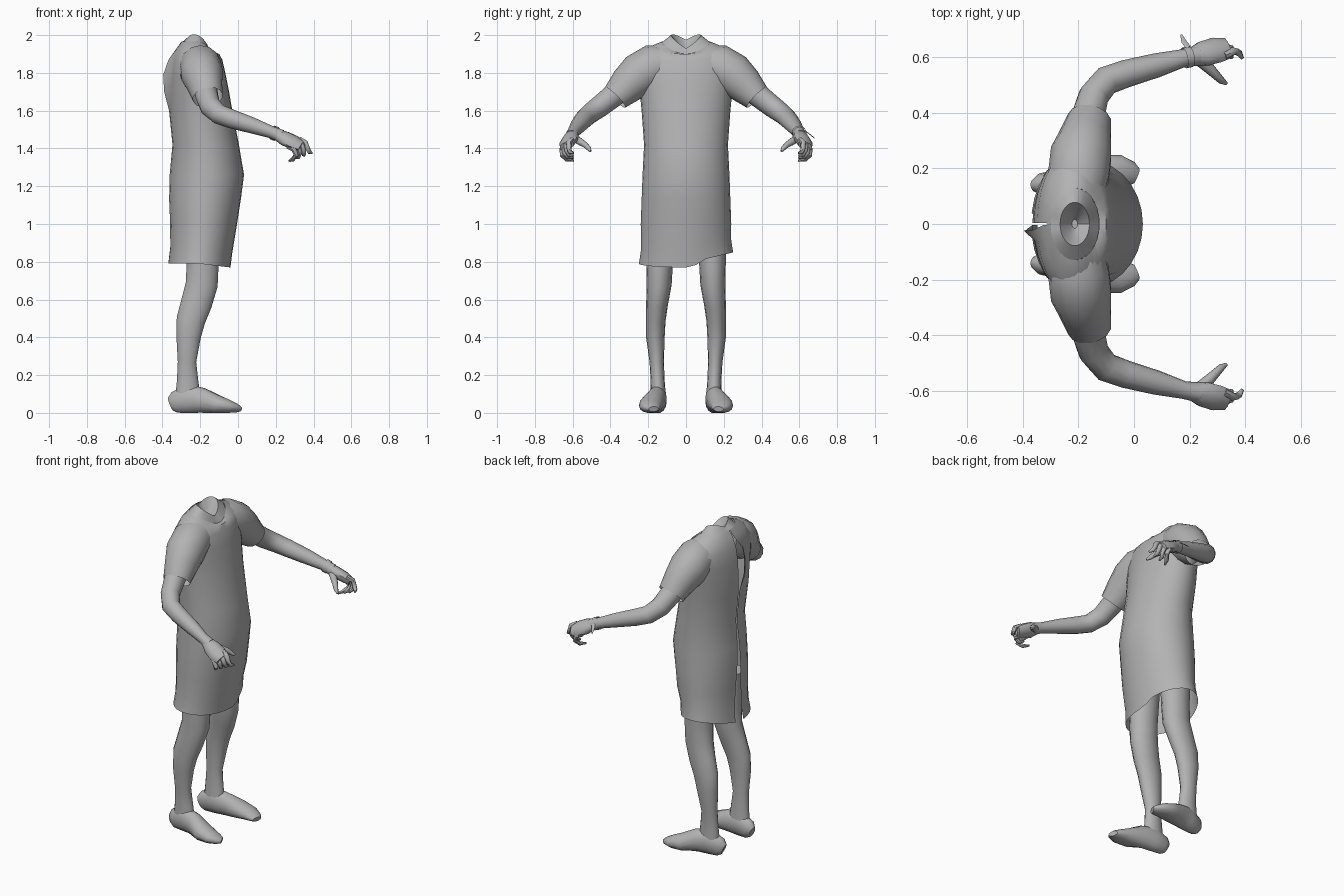
import bpy, bmesh, math
from mathutils import Vector

grey = bpy.data.materials.new("plain_grey")
grey.diffuse_color = (0.45, 0.45, 0.45, 1)


def finish(name, rings, closed=True, caps=(False, False), angle=50):
    """Skin a list of point rings into one smooth object."""
    bm = bmesh.new()
    vs = [[bm.verts.new(p) for p in r] for r in rings]
    n = len(rings[0])
    for a, b in zip(vs, vs[1:]):
        for i in range(n if closed else n - 1):
            j = (i + 1) % n
            bm.faces.new((a[i], a[j], b[j], b[i]))
    if caps[0]:
        bm.faces.new(vs[0])
    if caps[1]:
        bm.faces.new(vs[-1])
    bmesh.ops.recalc_face_normals(bm, faces=bm.faces)
    me = bpy.data.meshes.new(name)
    bm.to_mesh(me)
    bm.free()
    me.materials.append(grey)
    ob = bpy.data.objects.new(name, me)
    bpy.context.collection.objects.link(ob)
    bpy.ops.object.select_all(action='DESELECT')
    ob.select_set(True)
    bpy.context.view_layer.objects.active = ob
    bpy.ops.object.shade_smooth_by_angle(angle=math.radians(angle))
    return ob


def tube(name, secs, ref, s=1, n=12, caps=(True, True), floor=None):
    """Sections are (x, y, z, half width, half height); s mirrors y."""
    ref = Vector(ref)
    P = [Vector(q[:3]) for q in secs]
    rings = []
    for k, q in enumerate(secs):
        t = (P[min(k + 1, len(P) - 1)] - P[max(k - 1, 0)]).normalized()
        side = t.cross(ref).normalized()
        up = side.cross(t)
        ring = []
        for i in range(n):
            a = math.tau * i / n
            p = P[k] + side * q[3] * math.cos(a) + up * q[4] * math.sin(a)
            if floor is not None:
                p.z = max(p.z, floor)
            ring.append((p.x, p.y * s, p.z))
        rings.append(ring)
    return finish(name, rings, caps=caps)


# Gown body: z, back x, front x, half width; open down the back
profile = [(0.79, -.37, -.04, .25), (0.87, -.36, -.03, .238), (1.0, -.36, -.005, .24),
           (1.13, -.365, .015, .235), (1.26, -.362, .032, .23), (1.42, -.347, .005, .222),
           (1.6, -.365, -.03, .235), (1.70, -.365, -.047, .245), (1.79, -.36, -.065, .262),
           (1.87, -.348, -.083, .265), (1.93, -.325, -.1, .215), (1.965, -.30, -.125, .13)]
N = 28
rings = []
for z, xb, xf, hw in profile:
    gap = 0.015 + 0.14 * max(0, (1.35 - z) / 0.55)
    ring = []
    for i in range(N + 1):
        a = -(math.pi - gap) + 2 * (math.pi - gap) * i / N
        c, sn = math.cos(a), math.sin(a)
        x = (xb + xf) / 2 + (xf - xb) / 2 * c
        y = hw * sn
        zz = z
        if z < 0.9:                                   # slanted hem
            zz += 0.06 * max(0, sn) - 0.02 * max(0, c) * (sn < 0.3)
        if z > 1.9:                                   # neckline dips at the front
            zz -= (z - 1.9) * 1.0 * max(0, c) ** 2
        if i == 0 and 1.65 < z < 1.9:                 # loose back flap
            x -= 0.04 - abs(z - 1.77) * 0.2
            y -= 0.02
        ring.append((x, y, zz))
    rings.append(ring)
finish("gown_body", rings, closed=False)

# Neck stub: raised either side with a notch in the middle
neck = []
for f, base in ((1.0, 0), (0.6, 1), (0.12, 2)):
    ring = []
    for i in range(N):
        a = math.tau * i / N
        c, sn = math.cos(a), math.sin(a)
        z = (1.96 - 0.07 * max(0, c) ** 2,
             1.955 + 0.045 * abs(sn) + 0.02 * max(0, -c) - 0.025 * max(0, c),
             1.91)[base]
        ring.append((-.213 + .088 * f * c, .13 * f * sn, z))
    neck.append(ring)
finish("neck_stub", neck, caps=(False, True), angle=35)

UP, FRONT = (0, 0, 1), (1, 0, 0)
for side, s in (("left", 1), ("right", -1)):
    # Short sleeve, open at the cuff
    tube(side + "_sleeve", [(-.2, .08, 1.85, .09, .09), (-.2, .17, 1.835, .118, .112),
                            (-.19, .25, 1.79, .115, .112), (-.175, .31, 1.735, .1, .095),
                            (-.16, .375, 1.67, .076, .08)], FRONT, s, 14, (True, False))
    # Arm
    tube(side + "_arm", [(-.18, .29, 1.76, .065, .065), (-.165, .39, 1.675, .06, .062),
                         (-.145, .46, 1.62, .055, .058), (-.10, .515, 1.58, .053, .053),
                         (-.03, .54, 1.555, .05, .05), (.08, .57, 1.52, .044, .042),
                         (.18, .597, 1.485, .032, .032), (.23, .605, 1.465, .036, .034)],
         (.3, 0, 1), s)
    # Palm
    tube(side + "_palm", [(.2, .6, 1.477, .03, .03), (.25, .612, 1.452, .05, .035),
                          (.295, .625, 1.432, .052, .032), (.335, .632, 1.412, .042, .024)],
         (0, .5, 1), s, 10)
    # Four curled fingers
    for k in range(4):
        f = k / 3
        kx, ky, kz = .285 + .06 * f, .65 - .035 * f, 1.40 + .035 * f
        tx, ty, tz = .272 + .118 * f, .595, 1.335 + .04 * f
        mx, my, mz = kx + .022, ky + .005, (kz + tz) / 2 - .003
        tube(f"{side}_finger_{k + 1}", [(kx - .02, ky - .01, kz + .012, .015, .015),
                                        (kx + .012, ky + .006, kz - .006, .015, .015),
                                        (mx, my, mz, .013, .013),
                                        ((mx + tx) / 2, (my + ty) / 2 + .006, tz + .006, .012, .012),
                                        (tx, ty, tz, .006, .006)], (.3, -1, .6), s, 7)
    # Thumb
    tube(side + "_thumb", [(.235, .59, 1.455, .022, .022), (.27, .56, 1.435, .02, .02),
                           (.295, .535, 1.42, .016, .016), (.315, .515, 1.40, .013, .013),
                           (.332, .505, 1.385, .006, .006)], UP, s, 8)
    # Leg
    tube(side + "_leg", [(-.19, .135, 1.02, .078, .095), (-.187, .14, .8, .071, .087),
                         (-.192, .142, .68, .066, .087), (-.22, .153, .58, .058, .084),
                         (-.25, .16, .49, .052, .078), (-.262, .162, .4, .049, .066),
                         (-.27, .155, .27, .038, .05), (-.267, .15, .17, .037, .058),
                         (-.265, .148, .07, .043, .07)], FRONT, s, 14)
    # Foot
    tube(side + "_foot", [(-.358, .138, .045, .022, .035), (-.335, .142, .055, .04, .058),
                          (-.26, .15, .075, .048, .078), (-.19, .16, .066, .05, .068),
                          (-.11, .185, .045, .064, .05), (-.05, .19, .034, .058, .036),
                          (-.01, .18, .025, .044, .024), (.01, .172, .02, .028, .014)],
         UP, s, 14, floor=0.0)

# Wristband with a loose tag on the left wrist
tube("wristband", [(.18, .597, 1.485, .038, .038), (.205, .602, 1.476, .038, .038)],
     UP, 1, 12, (False, False))
tube("wristband_tag", [(.195, .635, 1.49, .011, .002), (.18, .655, 1.475, .01, .002),
                       (.17, .68, 1.455, .004, .002)], (.2, .6, 1), 1, 6)
